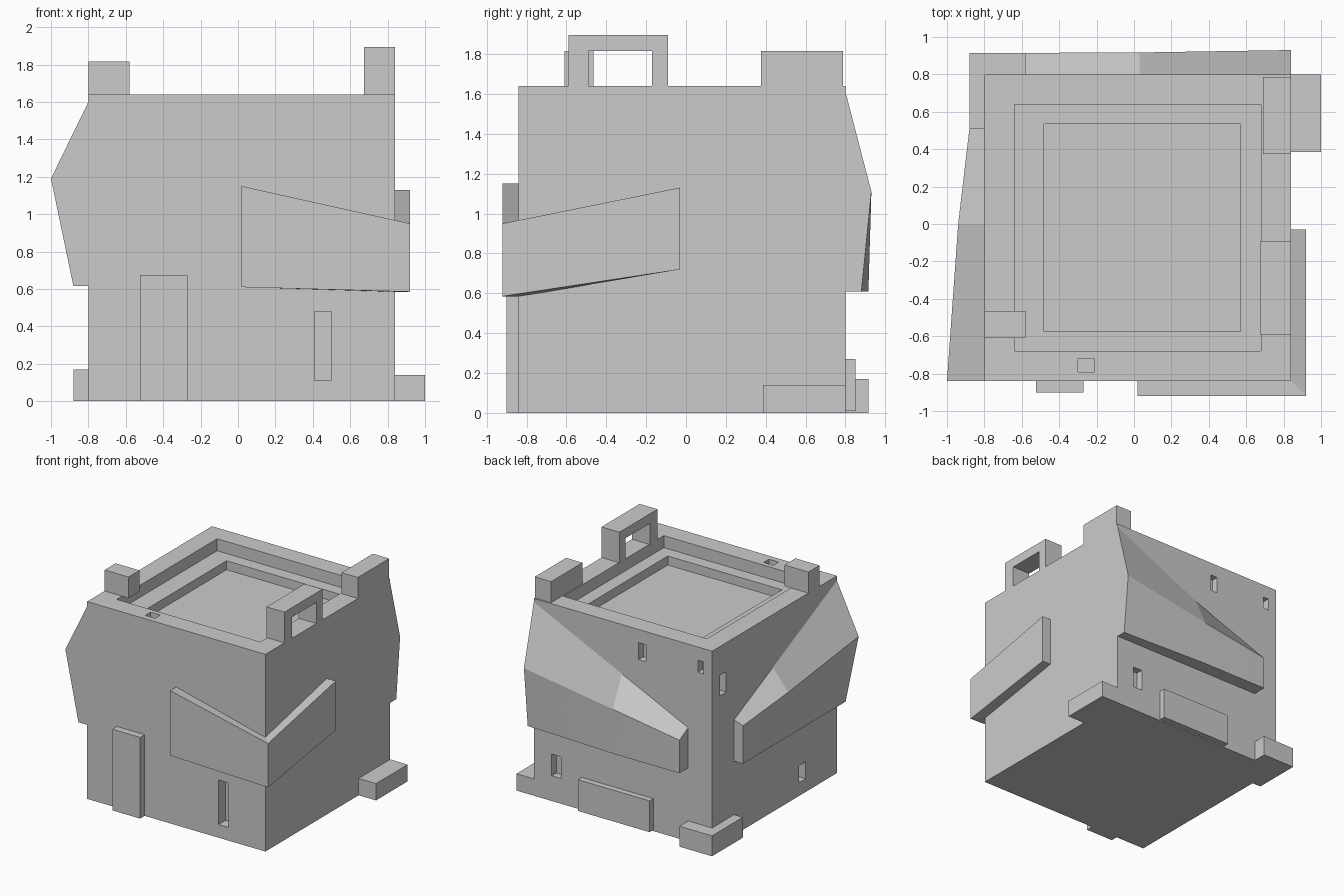
import bpy, bmesh, math

if "Cube" in bpy.data.objects:
    bpy.data.objects.remove(bpy.data.objects["Cube"])


def loft(name, sections, smooth=False):
    """Join matching point loops into one closed solid."""
    bm = bmesh.new()
    loops = [[bm.verts.new(p) for p in s] for s in sections]
    n = len(loops[0])
    for a, b in zip(loops, loops[1:]):
        for i in range(n):
            j = (i + 1) % n
            bm.faces.new((a[i], a[j], b[j], b[i]))
    bm.faces.new(loops[0][::-1])
    bm.faces.new(loops[-1])
    bmesh.ops.recalc_face_normals(bm, faces=bm.faces)
    me = bpy.data.meshes.new(name)
    bm.to_mesh(me)
    bm.free()
    ob = bpy.data.objects.new(name, me)
    bpy.context.collection.objects.link(ob)
    if smooth:
        bpy.ops.object.select_all(action='DESELECT')
        ob.select_set(True)
        bpy.context.view_layer.objects.active = ob
        bpy.ops.object.shade_smooth_by_angle(angle=math.radians(12))
    return ob


def box(name, x0, x1, y0, y1, z0, z1):
    return loft(name, [[(x0, y0, z), (x1, y0, z), (x1, y1, z), (x0, y1, z)]
                       for z in (z0, z1)])


# Main block
body = box("body", -.8, .84, -.84, .8, 0, 1.64)

# Recesses: stepped top tray, front slit, small pockets
D = .06
cuts = [
    (-.64, .68, -.68, .64, 1.54, 1.8),
    (-.48, .57, -.575, .535, 1.465, 1.75),
    (-.30, -.21, -.79, -.72, 1.64 - D, 1.7),
    (.41, .50, -.9, -.75, .11, .48),
    (-.19, -.125, .8 - D, .9, 1.39, 1.53),
    (-.72, -.67, .8 - D, .9, 1.43, 1.53),
    (.59, .675, .8 - D, .9, .21, .39),
    (-.9, -.8 + D, .615, .695, 1.23, 1.40),
    (-.9, -.8 + D, -.43, -.34, .11, .25),
]
bpy.context.view_layer.objects.active = body
for c in cuts:
    cutter = box("cutter", *c)
    cutter.hide_render = True
    m = body.modifiers.new("cut", 'BOOLEAN')
    m.operation = 'DIFFERENCE'
    m.solver = 'EXACT'
    m.object = cutter
    bpy.ops.object.modifier_apply(modifier=m.name)
    bpy.data.objects.remove(cutter, do_unlink=True)

# Blocks on the rim, feet and wall panels
box("front_left_rim_block", -.8, -.58, -.61, -.465, 1.64, 1.815)
box("back_right_rim_block", .69, .84, .375, .787, 1.64, 1.815)
box("corner_foot", -.88, -.58, .51, .915, 0, .17)
box("right_foot", .8, 1.0, .385, .8, 0, .14)
box("front_door_panel", -.525, -.27, -.9, -.8, 0, .675)
box("back_panel", -.26, .40, .78, .85, .01, .27)

# Handle arch on the right rim
arch = [(-.59, 1.64), (-.59, 1.895), (-.09, 1.895), (-.09, 1.64),
        (-.17, 1.64), (-.17, 1.815), (-.49, 1.815), (-.49, 1.64)]
loft("handle_arch", [[(x, y, z) for y, z in arch] for x in (.675, .84)])

# Slanted band wrapping the front right corner
band = [((.02, -.92), (.02, -.83), .61, 1.15),
        ((.92, -.92), (.83, -.83), .585, .95),
        ((.92, -.03), (.83, -.03), .72, 1.13)]
loft("corner_band", [[(*o, lo), (*o, hi), (*i, hi), (*i, lo)]
                     for o, i, lo, hi in band])

# Tapering side bulge: (y, inner top z, peak x, peak z, bottom x)
left = [(-.84, 1.60, -1.0, 1.19, -.88), (0, 1.20, -.94, 1.03, -.88),
        (.51, .96, -.88, .93, -.88)]
loft("left_bulge", [[(-.79, y, .615), (-.79, y, t), (-.8, y, t), (p, y, z), (b, y, .615)]
                    for y, t, p, z, b in left], True)

# Tapering back bulge: (x, inner top z, peak y, peak z, bottom y)
back = [(.84, 1.61, .93, 1.11, .88), (.03, 1.23, .917, .98, .915),
        (-.58, .945, .915, .885, .915)]
loft("back_bulge", [[(x, .79, .61), (x, .79, t), (x, .8, t), (x, p, z), (x, b, .61)]
                    for x, t, p, z, b in back], True)
